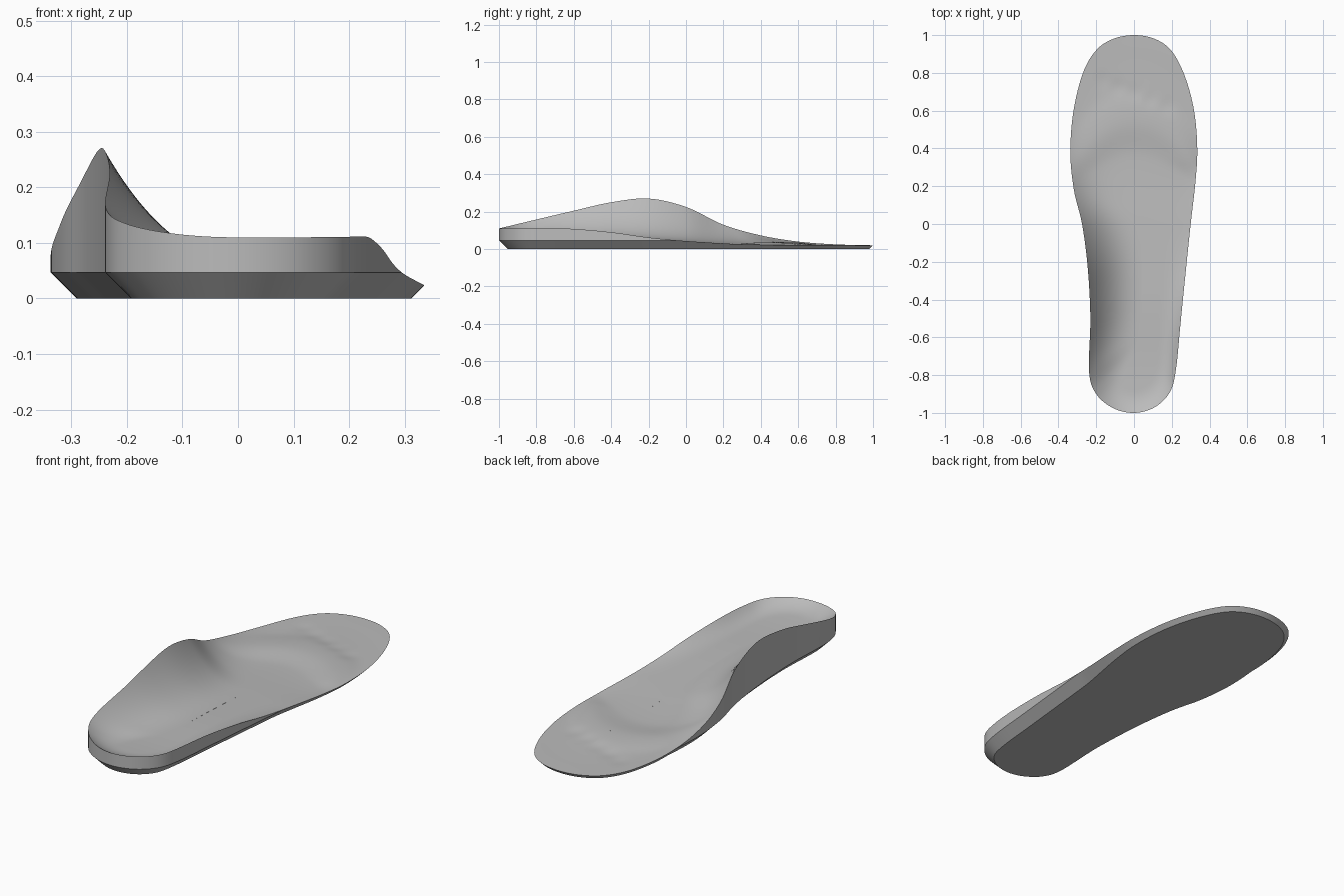
import bpy, bmesh, math
from mathutils import Vector

cube = bpy.data.objects.get("Cube")
if cube:
    bpy.data.objects.remove(cube, do_unlink=True)

# Footprint, counter-clockwise from the back of the heel
OUTLINE = [(0, -1), (.11, -.97), (.19, -.89), (.222, -.77), (.245, -.54), (.272, -.27),
           (.3, 0), (.325, .22), (.335, .4), (.318, .6), (.27, .78), (.2, .915),
           (.11, .98), (0, 1), (-.11, .98), (-.2, .92), (-.27, .8), (-.32, .6),
           (-.337, .38), (-.318, .18), (-.275, 0), (-.245, -.23), (-.231, -.5),
           (-.238, -.78), (-.2, -.9), (-.11, -.975)]
# (y, z) height curves: arch-side rim, outer rim, footbed floor
ARCH_RIM = [(-1, .11), (-.8, .158), (-.6, .205), (-.4, .25), (-.2, .27), (0, .225),
            (.2, .13), (.4, .073), (.6, .04), (.8, .025), (1, .02)]
OUTER_RIM = [(-1, .11), (-.65, .11), (-.4, .09), (-.2, .062), (0, .043), (.35, .024), (1, .02)]
FLOOR = [(-1, .08), (-.75, .066), (-.4, .06), (0, .042), (.36, .025), (.52, .036),
         (.62, .033), (.74, .022), (1, .02)]
CHAMFER = .047
STEPS, RINGS = 8, 26


def hermite(a, b, ta, tb, t):
    return (a * (2*t**3 - 3*t*t + 1) + ta * (t**3 - 2*t*t + t)
            + b * (3*t*t - 2*t**3) + tb * (t**3 - t*t))


def height(table, y):
    """Smoothly interpolate a height curve."""
    y = max(table[0][0], min(table[-1][0], y))
    last = len(table) - 1
    i = next(k for k in range(last) if y <= table[k + 1][0])

    def slope(k):
        p, q = table[max(k - 1, 0)], table[min(k + 1, last)]
        return (q[1] - p[1]) / (q[0] - p[0])
    (ya, za), (yb, zb) = table[i], table[i + 1]
    w = yb - ya
    return hermite(za, zb, slope(i) * w, slope(i + 1) * w, (y - ya) / w)


def closed_spline(points):
    pts = [Vector(p) for p in points]
    n = len(pts)
    out = []
    for i in range(n):
        p, a, b, q = (pts[(i + k) % n] for k in (-1, 0, 1, 2))
        out += [hermite(a, b, (b - p) / 2, (q - a) / 2, s / STEPS) for s in range(STEPS)]
    return out


def footbed(p):
    """Floor with a curved ball hollow and shallow toe dents."""
    z = height(FLOOR, p.y + 2 * p.x * p.x * max(0, min(1, p.y * 3)))
    for k in range(5):
        toe = Vector((-.17 + .085 * k, .76 - .035 * k))
        z -= .004 * math.exp(-(p - toe).length_squared / .0018)
    return z


def blend(t):
    t = max(0, min(1, t))
    return t * t * (3 - 2 * t)


rim = closed_spline(OUTLINE)
count = len(rim)
bm = bmesh.new()


def add_ring(points):
    return [bm.verts.new(p) for p in points]


def bridge(a, b):
    for i in range(count):
        j = (i + 1) % count
        bm.faces.new((a[i], a[j], b[j], b[i]))


# Rim heights and outward directions
rim_z, outward = [], []
for i, p in enumerate(rim):
    rim_z.append(height(ARCH_RIM if p.x < 0 else OUTER_RIM, p.y))
    d = rim[(i + 1) % count] - rim[i - 1]
    outward.append(Vector((d.y, -d.x)).normalized())

# Flat sole, chamfer and upright side wall
bevel = [min(CHAMFER, z) for z in rim_z]
sole = add_ring([(*(p - n * b), 0) for p, n, b in zip(rim, outward, bevel)])
edge = add_ring([(*p, b) for p, b in zip(rim, bevel)])
bm.faces.new(sole[::-1])
bridge(sole, edge)

# Contoured top: rings run from the rim to a central spine
previous = edge
for r in range(RINGS + 1):
    t = (r / RINGS) ** 1.4
    points = []
    for p, z in zip(rim, rim_z):
        q = p.lerp(Vector((.04, p.y * .78)), t)
        width = .13 + .19 * blend(-p.x / .2) * blend((p.y + 1) / .25)
        fall = max(0, 1 - (q - p).length / width) ** 2.6
        base = footbed(q)
        points.append((*q, base + (z - base) * fall))
    ring = add_ring(points)
    bridge(previous, ring)
    previous = ring

# Close the spine by joining opposite sides
half = count // 2
for i in range(half):
    a, b = previous[i], previous[i + 1]
    c, d = previous[(count - i - 1) % count], previous[(count - i) % count]
    corners = list(dict.fromkeys((a, b, c, d)))
    if len(corners) > 2:
        bm.faces.new(corners)
bmesh.ops.remove_doubles(bm, verts=bm.verts, dist=.0003)
bmesh.ops.recalc_face_normals(bm, faces=bm.faces)

mesh = bpy.data.meshes.new("insole")
bm.to_mesh(mesh)
bm.free()
insole = bpy.data.objects.new("insole", mesh)
bpy.context.collection.objects.link(insole)

# Plain grey foam
grey = bpy.data.materials.new("grey_foam")
grey.use_nodes = True
colour = (.5, .5, .5, 1)
grey.diffuse_color = colour
grey.node_tree.nodes["Principled BSDF"].inputs["Base Color"].default_value = colour
mesh.materials.append(grey)

bpy.context.view_layer.objects.active = insole
insole.select_set(True)
bpy.ops.object.shade_smooth_by_angle(angle=math.radians(35))
